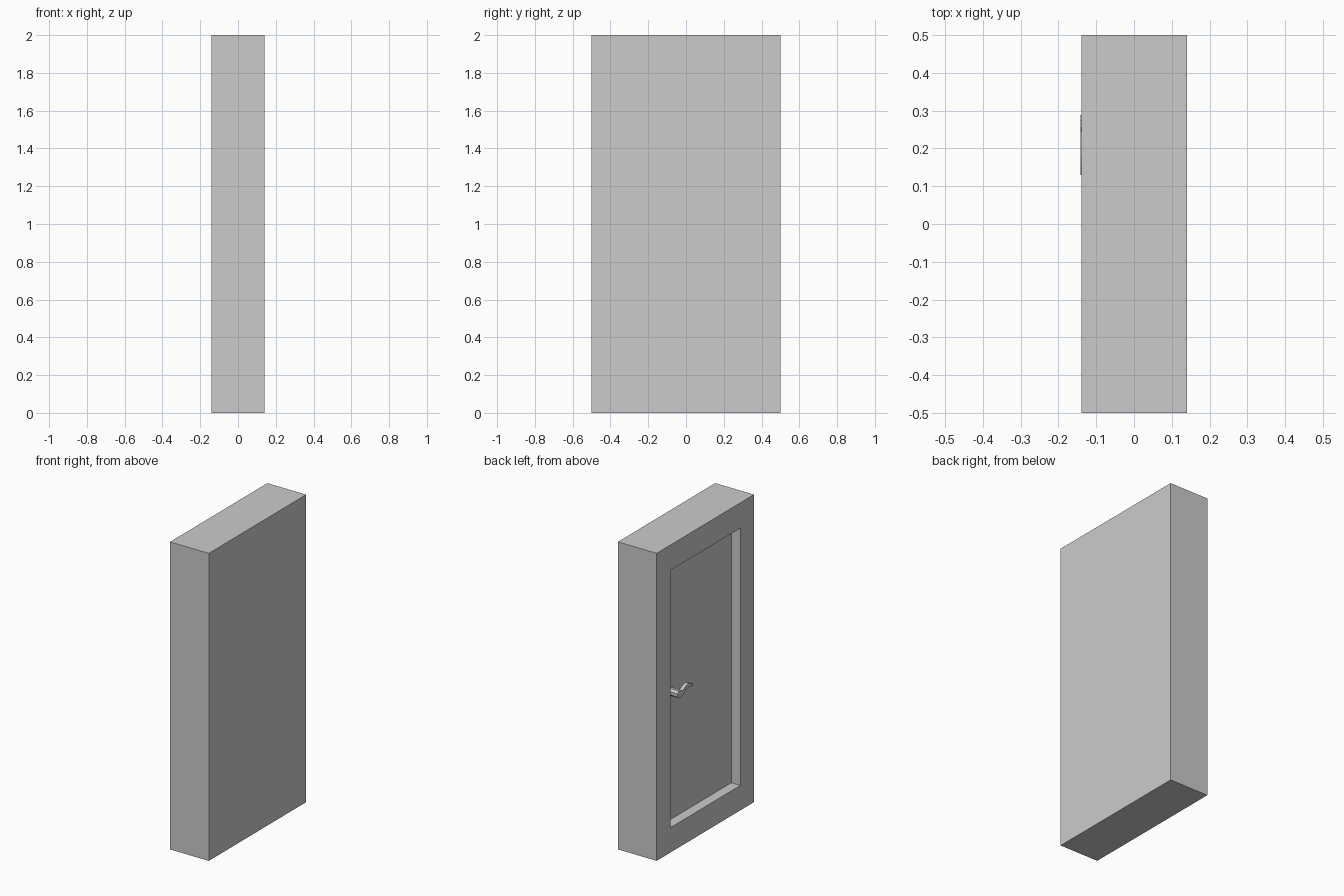
import bpy, bmesh, math
from mathutils import Matrix, Vector

if "Cube" in bpy.data.objects:
    bpy.data.objects.remove(bpy.data.objects["Cube"])

BACK, FACE, FLOOR = 0.14, -0.139, -0.074   # x of rear, frame face, recessed leaf


def finish(bm, name):
    bmesh.ops.recalc_face_normals(bm, faces=bm.faces)
    mesh = bpy.data.meshes.new(name)
    bm.to_mesh(mesh)
    bm.free()
    obj = bpy.data.objects.new(name, mesh)
    bpy.context.collection.objects.link(obj)
    return obj


# door block: inset the -x face to form the frame, then push the leaf inward
bm = bmesh.new()
bmesh.ops.create_cube(bm, size=1, matrix=Matrix.Translation(((BACK + FACE) / 2, 0, 1))
                      @ Matrix.Diagonal((BACK - FACE, 1, 2, 1)))
leaf = min(bm.faces, key=lambda f: f.calc_center_median().x)
bmesh.ops.inset_region(bm, faces=[leaf], thickness=0.14)
for v in leaf.verts:
    v.co.y = math.copysign(0.36, v.co.y)
    v.co.z = 1.835 if v.co.z > 1 else 0.162
new = bmesh.ops.extrude_face_region(bm, geom=[leaf])["geom"]
for v in (g for g in new if isinstance(g, bmesh.types.BMVert)):
    v.co.x = FLOOR
bmesh.ops.delete(bm, geom=[f for f in bm.faces if f == leaf], context='FACES')
finish(bm, "door_and_frame")

# handle stem: short octagonal rod from the leaf outward
bm = bmesh.new()
length = 0.067
bmesh.ops.create_cone(bm, cap_ends=True, segments=8, radius1=0.025, radius2=0.025, depth=length,
                      matrix=Matrix.Translation((FLOOR - length / 2, 0.265, 0.995))
                      @ Matrix.Rotation(math.pi / 2, 4, 'Y') @ Matrix.Rotation(math.pi / 8, 4, 'Z'))
finish(bm, "handle_stem")

# handle lever: wavy (y, z) centre line with half thickness, extruded in x
path = [(0.285, 0.990, 0.016), (0.25, 0.988, 0.018), (0.225, 0.996, 0.016), (0.205, 1.010, 0.014),
        (0.18, 1.018, 0.012), (0.155, 1.014, 0.010), (0.13, 1.003, 0.008)]
outline = [(y, z + t) for y, z, t in path] + [(y, z - t) for y, z, t in reversed(path)]
bm = bmesh.new()
face = bm.faces.new([bm.verts.new((-0.141, y, z)) for y, z in outline])
ext = bmesh.ops.extrude_face_region(bm, geom=[face])["geom"]
bmesh.ops.translate(bm, vec=Vector((0.022, 0, 0)),
                    verts=[g for g in ext if isinstance(g, bmesh.types.BMVert)])
finish(bm, "handle_lever")
